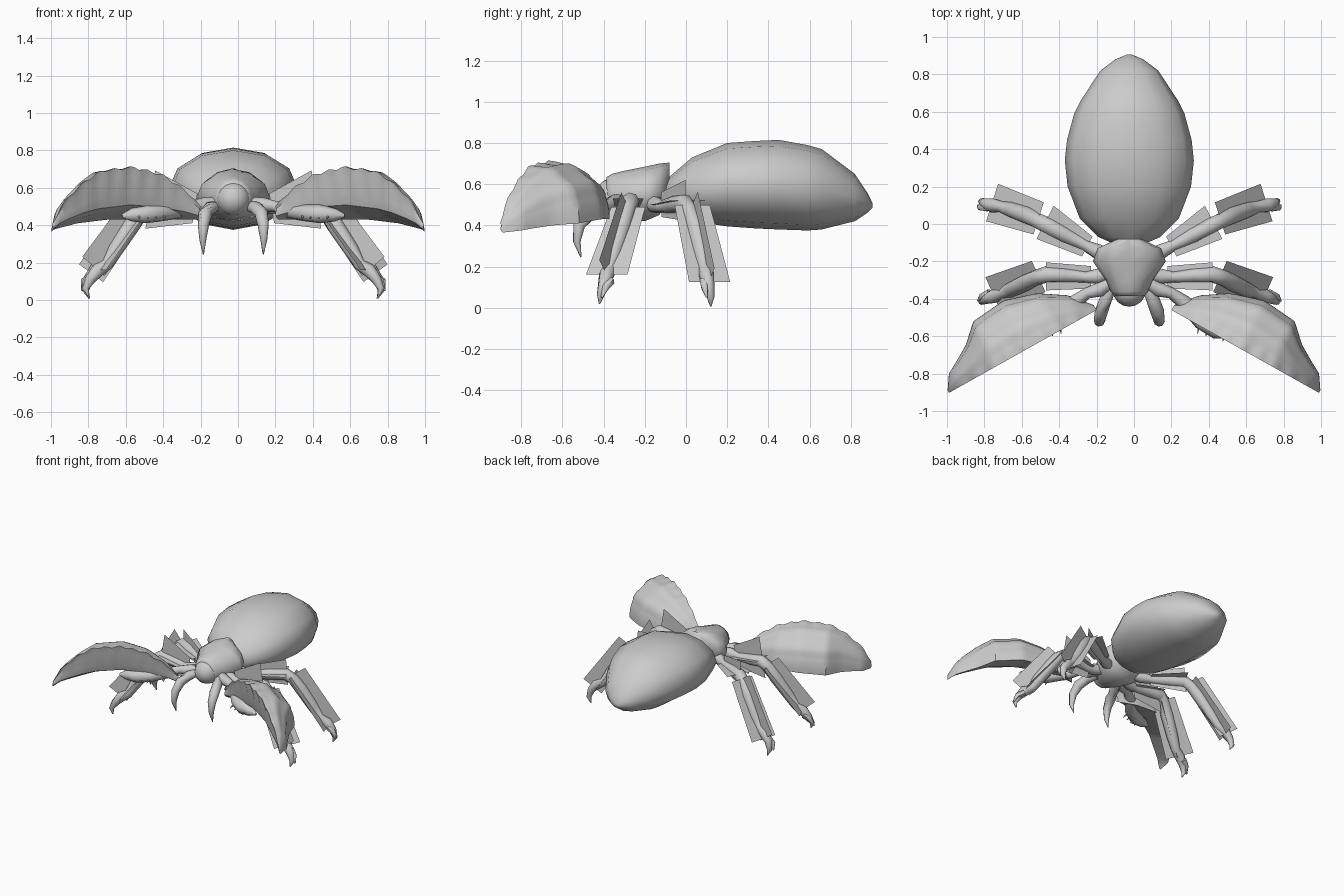
import bpy, math
from mathutils import Vector

if "Cube" in bpy.data.objects:
    bpy.data.objects.remove(bpy.data.objects["Cube"])

CX = -0.025  # body centre line
grey = bpy.data.materials.new("plain_grey")
grey.diffuse_color = (0.6, 0.6, 0.6, 1)
grey.use_nodes = True
grey.node_tree.nodes["Principled BSDF"].inputs["Base Color"].default_value = grey.diffuse_color


def make(name, verts, faces, angle=40):
    me = bpy.data.meshes.new(name)
    me.from_pydata([tuple(v) for v in verts], [], faces)
    me.materials.append(grey)
    me.shade_smooth()
    me.set_sharp_from_angle(angle=math.radians(angle))
    ob = bpy.data.objects.new(name, me)
    bpy.context.collection.objects.link(ob)
    return ob


def loft(name, rings, angle=40):
    """Skin a list of equal rings and cap both ends, with outward normals."""
    n = len(rings[0])
    verts = [v for r in rings for v in r]
    faces = [(i * n + j, i * n + (j + 1) % n, (i + 1) * n + (j + 1) % n, (i + 1) * n + j)
             for i in range(len(rings) - 1) for j in range(n)]
    faces += [tuple(range(n))[::-1], tuple(range((len(rings) - 1) * n, len(rings) * n))]
    vol = 0
    for f in faces:
        for k in range(1, len(f) - 1):
            vol += Vector(verts[f[0]]).dot(Vector(verts[f[k]]).cross(Vector(verts[f[k + 1]])))
    if vol < 0:
        faces = [f[::-1] for f in faces]
    return make(name, verts, faces, angle)


def body(name, stations, sides=12):
    """Stations along y: (y, half width, top z, bottom z)."""
    rings = []
    for y, w, zt, zb in stations:
        ring = []
        for k in range(sides):
            a = 2 * math.pi * k / sides
            ring.append((CX + w * math.sin(a), y, (zt + zb) / 2 + (zt - zb) / 2 * math.cos(a)))
        rings.append(ring)
    return loft(name, rings, 60)


def side_pt(p, s, c=CX):
    return Vector((c + s * (p[0] - c), p[1], p[2]))


def limb(name, path, s, sides=8, fat=1.0):
    """Path points: (x, y, z, radius), mirrored when s is -1."""
    pts = [side_pt(p, s) for p in path]
    rings = []
    for i, p in enumerate(pts):
        d = (pts[min(i + 1, len(pts) - 1)] - pts[max(i - 1, 0)]).normalized()
        u = d.cross(Vector((0.1, 1, 0.15))).normalized()
        v = d.cross(u)
        r = path[i][3] * fat
        rings.append([p + r * (u * math.cos(2 * math.pi * k / sides) + v * math.sin(2 * math.pi * k / sides))
                      for k in range(sides)])
    return loft(name, rings, 60)


def cards(name, a, b, flat, up, s):
    """Two crossed flat bristle plates along a-b; each has (low, high) offsets at a, then at b."""
    a, b = Vector(a), Vector(b)
    d = (b - a).normalized()
    u = Vector((-d.y, d.x, 0)).normalized()
    verts, faces = [], []
    for w, (a0, a1, b0, b1) in ((u, flat), (d.cross(u), up)):
        n = len(verts)
        verts += [side_pt(p, s) for p in (a + w * a0, a + w * a1, b + w * b1, b + w * b0)]
        faces.append((n, n + 1, n + 2, n + 3))
    make(name, verts, faces)


def lerp(table, t):
    for (a, *p), (b, *q) in zip(table, table[1:]):
        if t <= b:
            k = (t - a) / (b - a)
            return [x + (y - x) * k for x, y in zip(p, q)]
    return table[-1][1:]


# Abdomen, thorax, head
body("abdomen", [(-.12, .05, .60, .50), (-.07, .165, .645, .45), (.03, .265, .73, .42),
                 (.20, .33, .80, .395), (.34, .345, .81, .385), (.45, .333, .815, .38),
                 (.59, .295, .79, .375), (.66, .26, .77, .38), (.82, .155, .65, .42),
                 (.88, .075, .56, .46), (.905, .015, .51, .485)])
body("thorax", [(-.08, .065, .705, .52), (-.13, .17, .70, .45), (-.20, .195, .685, .42),
                (-.30, .125, .665, .43), (-.36, .10, .65, .45), (-.385, .08, .635, .465)])
bpy.ops.mesh.primitive_uv_sphere_add(segments=16, ring_count=10, radius=.09, location=(CX, -.352, .54))
head = bpy.context.object
head.name = "head"
head.data.materials.append(grey)
head.data.shade_smooth()

# Shield along its length: distance, depth, top z, back rim z
SHIELD = [(0, .03, .50, .43), (.09, .14, .585, .43), (.235, .235, .67, .43), (.41, .288, .71, .43),
          (.605, .27, .69, .41), (.70, .18, .64, .40), (.80, .12, .56, .385), (.855, .09, .50, .375),
          (.905, .015, .41, .365)]


def shield(name, s):
    steps, arc = 36, 18
    along, back = Vector((.872, -.489, 0)), Vector((.489, .872, 0))
    rings = []
    for i in range(steps + 1):
        t = .905 * i / steps
        depth, zt, zb = lerp(SHIELD, t)
        wave = math.sin(i * math.pi / 2)  # scalloped crest and fluted front
        fade = math.sin(math.pi * i / steps)
        h = zt - zb
        # front face rounding under to the back rim
        sec = [(depth * .72, zb + h * .08), (depth * .4, zb + h * .16), (depth * .14, zb + h * .28),
               (depth * .07, zb + h * .5), (.010 + .006 * wave * fade, zb + h * .82)]
        for k in range(arc + 1):
            a = math.pi / 2 * k / arc
            # stepped bands running along the shell
            ridge = .009 * fade if k in (4, 5, 6, 10, 11, 12) else 0
            sec.append((depth * math.sin(a) + ridge * math.sin(a),
                        zb + h * max(math.cos(a), 0) ** .9 + ridge * math.cos(a)
                        + .007 * wave * max(0, 1 - k / 4)))
        rings.append([side_pt(Vector((.2, -.46, z)) + along * t + back * o, s, 0) for o, z in sec])
    loft(name, rings, 35)


for s, tag in ((1, "right"), (-1, "left")):
    # Fangs
    limb("fang_" + tag, [(.07, -.33, .50, .03), (.10, -.40, .49, .036), (.125, -.47, .46, .037),
                         (.135, -.52, .40, .030), (.138, -.53, .32, .018), (.135, -.51, .245, .003)], s)
    # Front arms with shield and thorns
    shield("arm_shield_" + tag, s)
    limb("front_arm_" + tag, [(.05, -.30, .52, .03), (.13, -.35, .51, .04), (.20, -.37, .50, .03),
                              (.27, -.42, .475, .04), (.36, -.52, .465, .045), (.44, -.565, .46, .05),
                              (.52, -.58, .455, .035), (.57, -.59, .45, .01)], s)
    for k in range(4):
        x = .35 + .045 * k
        limb("thorn_%s_%d" % (tag, k), [(x, -.53 - .02 * k, .455, .012),
                                       (x - .01, -.585 - .014 * k, .435, .002)], s, 5)
    # Rear walking legs
    limb("rear_leg_" + tag, [(.06, -.18, .51, .03), (.14, -.15, .50, .042), (.21, -.115, .49, .03),
                             (.32, -.06, .50, .042), (.42, -.005, .505, .045), (.47, .02, .47, .042),
                             (.52, .045, .40, .047), (.605, .075, .27, .042), (.655, .09, .19, .032),
                             (.71, .10, .16, .038), (.75, .11, .11, .028), (.765, .12, .05, .018),
                             (.745, .12, .008, .004)], s)
    limb("rear_claw_" + tag, [(.73, .09, .13, .025), (.775, .09, .10, .018), (.785, .10, .05, .005)], s, 6)
    cards("rear_upper_plates_" + tag, (.20, -.12, .50), (.43, .0, .52),
          (-.06, .06, -.09, .11), (-.06, .06, -.10, .10), s)
    cards("rear_lower_plates_" + tag, (.46, .03, .50), (.71, .11, .125),
          (-.09, .09, -.10, .11), (-.05, .11, -.05, .115), s)
    # Middle walking legs
    limb("middle_leg_" + tag, [(.06, -.26, .51, .03), (.14, -.28, .50, .042), (.21, -.285, .49, .03),
                               (.32, -.275, .50, .04), (.42, -.27, .515, .045), (.47, -.285, .48, .042),
                               (.52, -.31, .40, .047), (.605, -.35, .27, .042), (.65, -.37, .19, .032),
                               (.70, -.385, .16, .038), (.74, -.40, .11, .028), (.765, -.415, .06, .018),
                               (.75, -.42, .02, .004)], s)
    limb("middle_claw_" + tag, [(.72, -.37, .13, .025), (.765, -.39, .10, .018), (.785, -.41, .05, .005)], s, 6)
    cards("middle_upper_plates_" + tag, (.18, -.285, .49), (.42, -.285, .53),
          (-.06, .06, -.07, .08), (-.08, .08, -.15, .165), s)
    cards("middle_lower_plates_" + tag, (.46, -.28, .49), (.70, -.385, .16),
          (-.09, .09, -.11, .11), (-.05, .11, -.05, .115), s)
